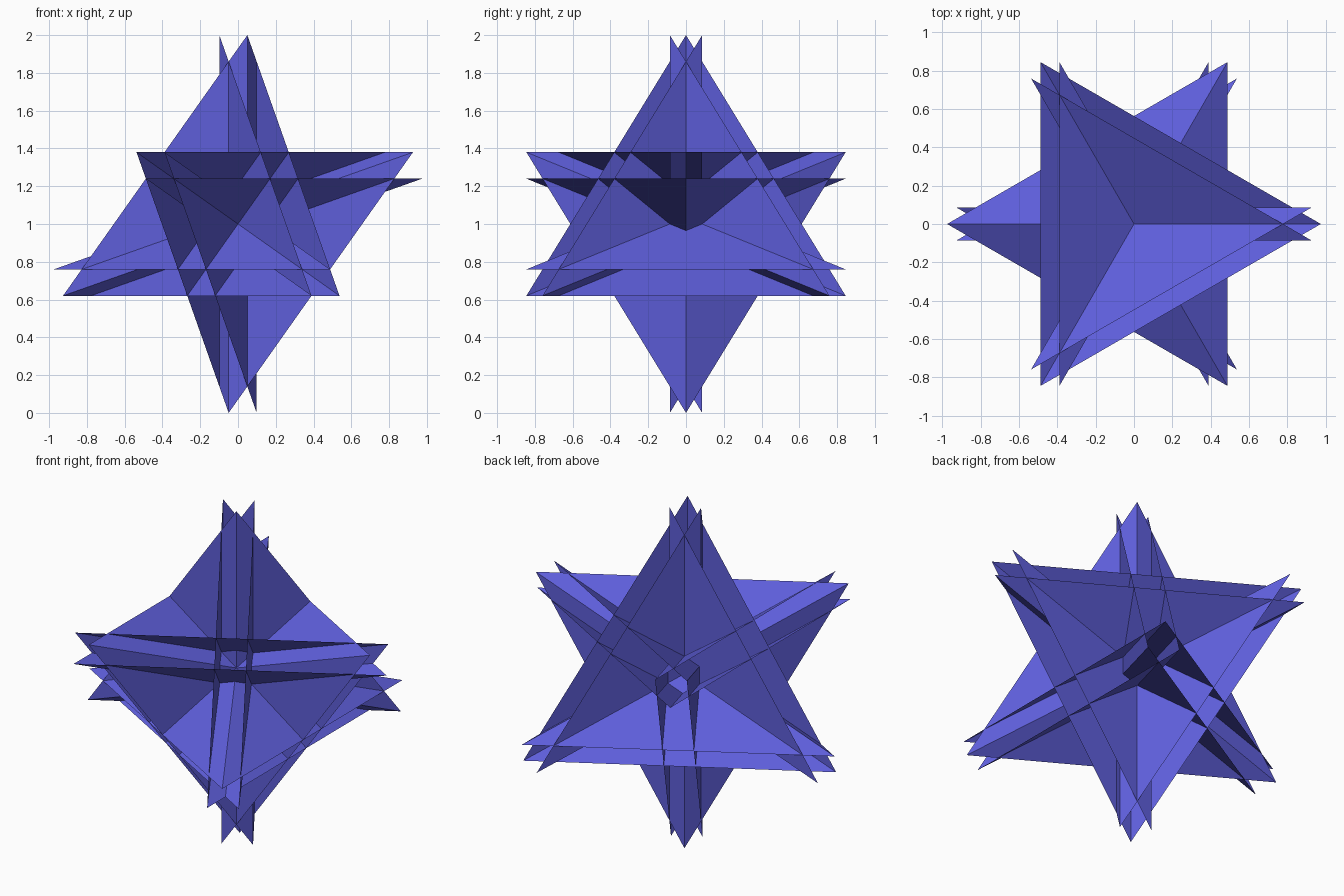
import bpy, bmesh, math
from mathutils import Vector, Matrix

cube = bpy.data.objects.get("Cube")
if cube:
    bpy.data.objects.remove(cube, do_unlink=True)

# Star proportions in cube-aligned axes
A = 0.658        # long coordinate of a spike tip
B = 0.537        # short coordinates of a spike tip
K = A - B        # offset of every blade plane, and of the waist corners

# One flat colour
blue = bpy.data.materials.new("violet_blue")
blue.use_nodes = True
colour = (0.112, 0.112, 0.70, 1.0)
blue.diffuse_color = colour
bsdf = next(n for n in blue.node_tree.nodes if n.type == 'BSDF_PRINCIPLED')
bsdf.inputs["Base Color"].default_value = colour

# Rotation that stands the cube diagonal upright
ez = Vector((1, 1, 1)).normalized()
ex = Vector((-2, 1, 1)).normalized()
ey = ez.cross(ex)
upright = Matrix((ex, ey, ez))


def place(i, j, u, v, w):
    """Point with u on axis i, v on axis j, w on the remaining axis."""
    p = Vector((0, 0, 0))
    p[i], p[j], p[3 - i - j] = u, v, w
    return upright @ p + Vector((0, 0, 1))


# Twelve hourglass blades, which cross to form four hexagonal tubes
bm = bmesh.new()
for i, j in ((0, 1), (1, 2), (2, 0)):
    for s in (1, -1):
        for t in (1, -1):
            outline = [(s * A, -t * B, B), (s * K, 0, 0), (s * A, -t * B, -B),
                       (-s * B, t * A, -B), (0, t * K, 0), (-s * B, t * A, B)]
            bm.faces.new([bm.verts.new(place(i, j, *p)) for p in outline])

# Join the blades along their shared tube edges
bmesh.ops.remove_doubles(bm, verts=bm.verts[:], dist=0.0005)

mesh = bpy.data.meshes.new("star_blades")
bm.to_mesh(mesh)
bm.free()
mesh.materials.append(blue)
star = bpy.data.objects.new("star_blades", mesh)
bpy.context.collection.objects.link(star)
